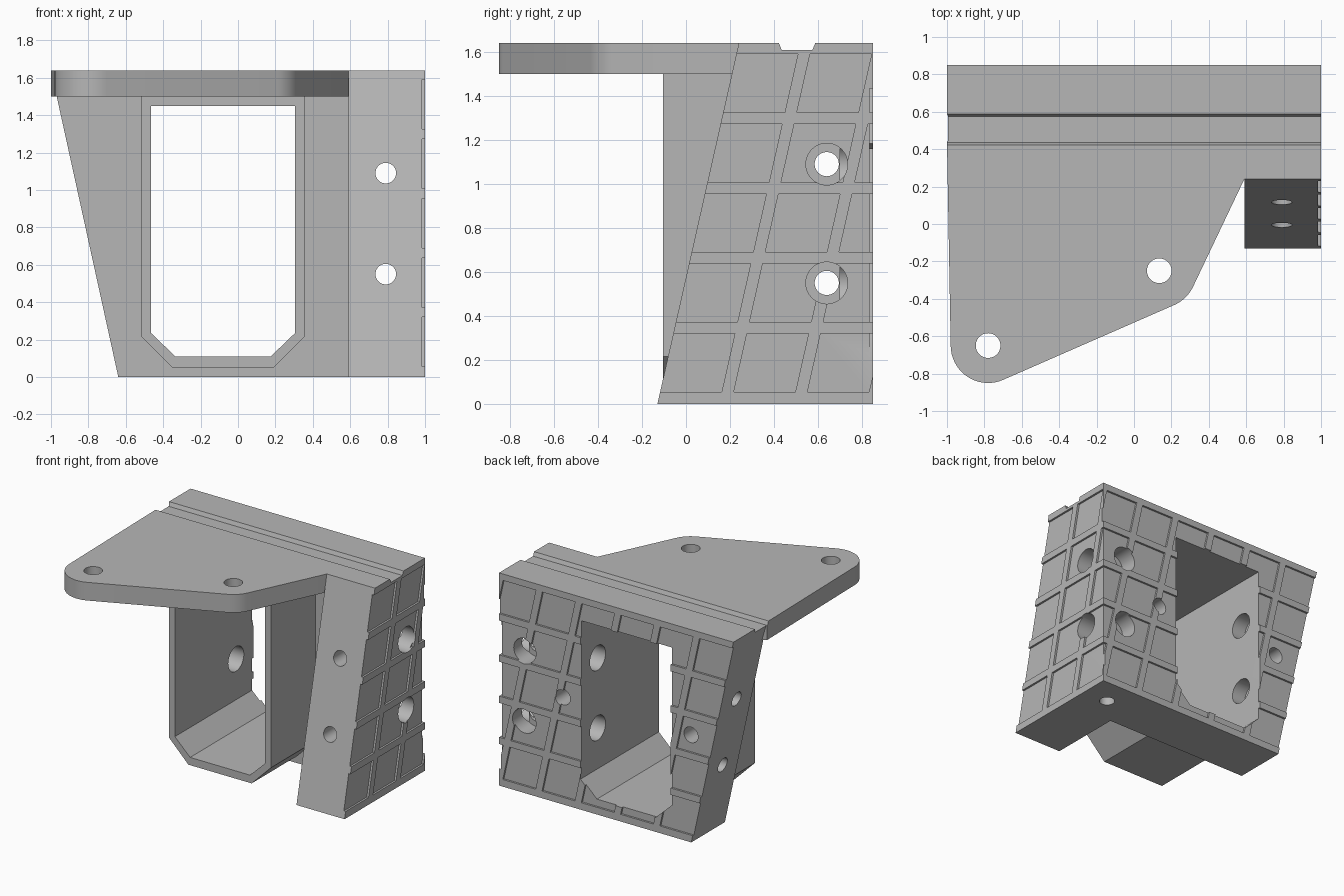
import bpy, bmesh
from math import sin, cos, radians

cube = bpy.data.objects.get("Cube")
if cube:
    bpy.data.objects.remove(cube, do_unlink=True)

gray = bpy.data.materials.new("light_gray")
gray.use_nodes = True
COLOR = (0.47, 0.47, 0.47, 1)
gray.diffuse_color = COLOR
gray.node_tree.nodes["Principled BSDF"].inputs["Base Color"].default_value = COLOR


def arc(cx, cy, r, start, end, n):
    angles = [radians(start + (end - start) * i / n) for i in range(n + 1)]
    return [(cx + r * cos(a), cy + r * sin(a)) for a in angles]


def add_prism(bm, axis, profile, lo, hi):
    """Extrude a 2D profile along one axis."""
    place = {"x": lambda a, b, t: (t, a, b),
             "y": lambda a, b, t: (a, t, b),
             "z": lambda a, b, t: (a, b, t)}[axis]
    ends = [[bm.verts.new(place(a, b, t)) for a, b in profile] for t in (lo, hi)]
    for ring in ends:
        bm.faces.new(ring)
    n = len(profile)
    for i in range(n):
        j = (i + 1) % n
        bm.faces.new((ends[0][i], ends[0][j], ends[1][j], ends[1][i]))


def make(name, prisms):
    bm = bmesh.new()
    for p in prisms:
        add_prism(bm, *p)
    bmesh.ops.recalc_face_normals(bm, faces=bm.faces)
    mesh = bpy.data.meshes.new(name)
    bm.to_mesh(mesh)
    bm.free()
    mesh.materials.append(gray)
    obj = bpy.data.objects.new(name, mesh)
    bpy.context.collection.objects.link(obj)
    return obj


def combine(target, tool, operation):
    mod = target.modifiers.new(tool.name, "BOOLEAN")
    mod.operation = operation
    mod.solver = "EXACT"
    mod.object = tool
    bpy.context.view_layer.objects.active = target
    bpy.ops.object.modifier_apply(modifier=mod.name)
    bpy.data.objects.remove(tool, do_unlink=True)


def drill(axis, a, b, r, lo, hi):
    combine(bracket, make("drill", [(axis, arc(a, b, r, 0, 352.5, 47), lo, hi)]), "DIFFERENCE")


H, BACK = 1.64, 0.85
SLANT_X, SLANT_Y = 0.36 / H, 0.37 / H

# Back wall with a slanted outer side
bracket = make("bracket", [("y", [(-0.64, 0), (1, 0), (1, H), (-1, H)], 0.44, BACK)])

# Side post with a leaning front
combine(bracket, make("side_post", [
    ("x", [(-0.13, 0), (0.6, 0), (0.6, H), (0.24, H)], 0.59, 1)]), "UNION")

# Sleeve running forward from the wall
combine(bracket, make("sleeve", [
    ("y", [(-0.515, 1.55), (-0.515, 0.215), (-0.35, 0.05),
           (0.19, 0.05), (0.355, 0.215), (0.355, 1.55)], -0.105, 0.55)]), "UNION")

# Top plate with two rounded lobes
lobes = [(-0.78, -0.65), (0.135, -0.25)]
outline = arc(*lobes[0], 0.2, 181, 293, 18) + arc(*lobes[1], 0.2, 293, 334.5, 8)
outline += [(0.59, 0.24), (0.64, 0.345), (0.64, 0.5), (-0.9, 0.5), (-1, 0.44)]
combine(bracket, make("top_plate", [("z", outline, 1.5, H)]), "UNION")

# Sleeve opening
combine(bracket, make("opening", [
    ("y", [(-0.465, 1.45), (-0.465, 0.235), (-0.335, 0.11),
           (0.175, 0.11), (0.305, 0.235), (0.305, 1.45)], -0.5, 1.2)]), "DIFFERENCE")

# Shallow groove across the top
combine(bracket, make("groove", [
    ("x", [(0.41, H + 0.03), (0.435, H - 0.03), (0.575, H - 0.03), (0.6, H + 0.03)],
     -1.2, 1.2)]), "DIFFERENCE")

# Slanted grid of shallow pockets on the side and back faces
SIZE, PITCH, ROW, DEPTH = 0.28, 0.335, 0.265, 0.015


def pockets(axis, origin, slant, columns, face):
    prisms = []
    for r in range(5):
        z0 = 0.055 + r * 0.3175
        z1 = z0 + ROW
        for c in range(columns):
            left = origin + c * PITCH
            right = left + SIZE
            if c == 0:
                left -= 0.05
            prisms.append((axis, [(left + slant * z0, z0), (right + slant * z0, z0),
                                  (right + slant * z1, z1), (left + slant * z1, z1)],
                           face - DEPTH, face + 0.1))
    return make("pockets", prisms)


combine(bracket, pockets("x", -0.13, SLANT_Y, 3, 1), "DIFFERENCE")
combine(bracket, pockets("y", -0.64, -SLANT_X, 6, BACK), "DIFFERENCE")

# Crossing bolt holes with counterbores
for z in (0.55, 1.09):
    drill("x", 0.64, z, 0.055, -1.2, 1.2)
    drill("y", 0.79, z, 0.055, -0.4, 1.2)
    drill("x", 0.64, z, 0.095, 0.85, 1.2)
    drill("x", 0.64, z, 0.095, -0.58, 0.42)
    drill("y", 0.79, z, 0.095, 0.7, 1.2)

# Blind holes in the back and the bottom
for x in (0.463, -0.627):
    drill("y", x, 0.82, 0.06, 0.6, 1.2)
drill("z", 0.79, 0.64, 0.055, -0.2, 0.35)

# Plate lobe holes
for x, y in lobes:
    drill("z", x, y, 0.066, 1.4, 1.8)

bpy.ops.object.select_all(action="DESELECT")
bracket.select_set(True)
bpy.context.view_layer.objects.active = bracket
bpy.ops.object.shade_smooth_by_angle(angle=radians(20))
